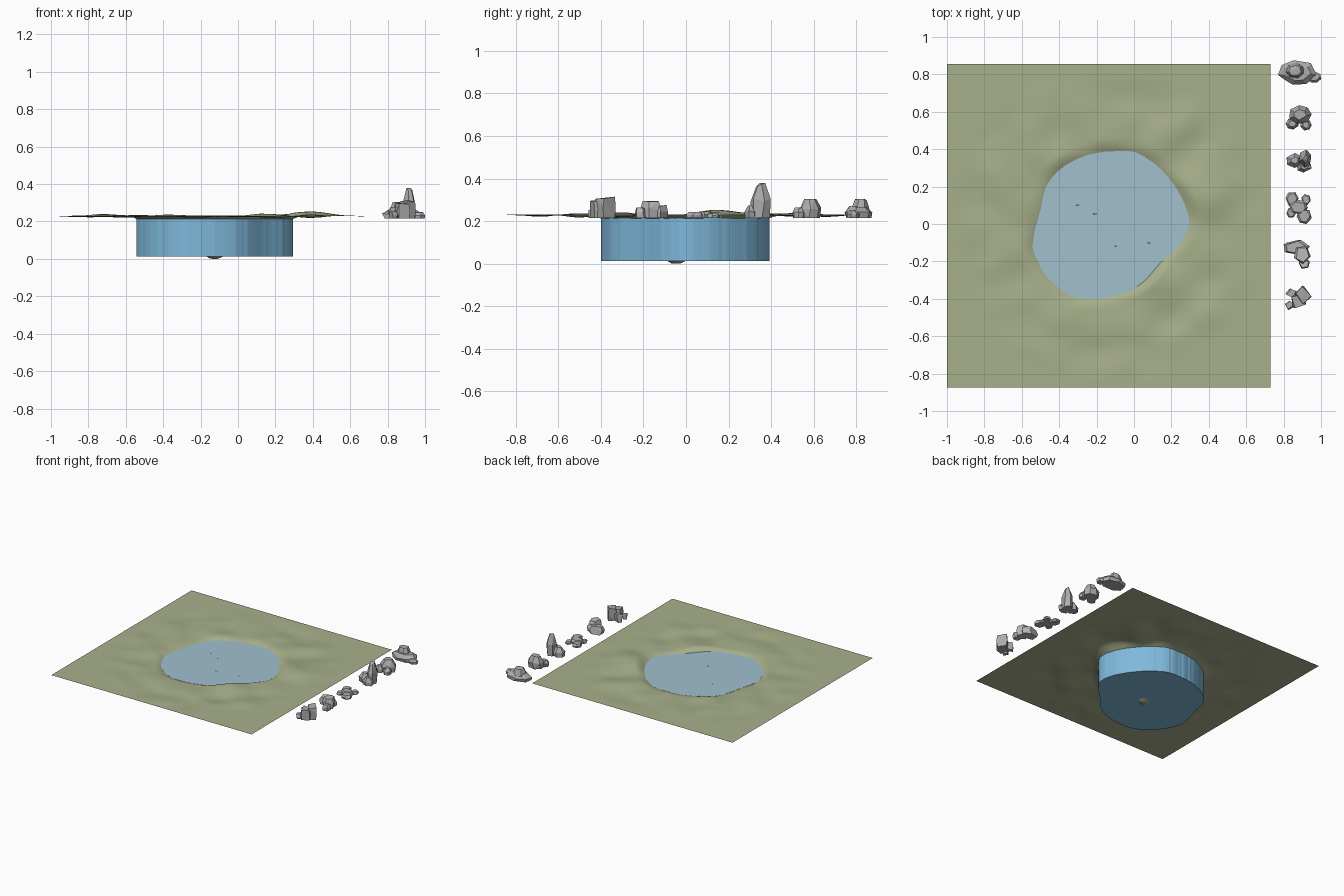
import bpy
import bmesh
import math
import random
from mathutils import Vector, noise

random.seed(4)
cube = bpy.data.objects.get("Cube")
if cube:
    bpy.data.objects.remove(cube, do_unlink=True)


def material(name, red, green, blue):
    def linear(c):
        c /= 255
        return c / 12.92 if c < 0.04 else ((c + 0.055) / 1.055) ** 2.4
    color = (linear(red), linear(green), linear(blue), 1)
    mat = bpy.data.materials.new(name)
    mat.use_nodes = True
    mat.diffuse_color = color
    shader = mat.node_tree.nodes["Principled BSDF"]
    shader.inputs["Base Color"].default_value = color
    shader.inputs["Roughness"].default_value = 0.9
    return mat


GRASS = material("grass", 168, 176, 139)
WATER = material("water blue", 127, 185, 219)
SURFACE = material("pale water surface", 161, 192, 206)
STONE = material("stone grey", 172, 172, 172)
PALE_STONE = material("pale stone grey", 186, 186, 186)
ORANGE = material("fish orange", 215, 120, 60)


def finish(bm, name, *mats):
    bmesh.ops.recalc_face_normals(bm, faces=bm.faces[:])
    mesh = bpy.data.meshes.new(name)
    bm.to_mesh(mesh)
    bm.free()
    for mat in mats:
        mesh.materials.append(mat)
    obj = bpy.data.objects.new(name, mesh)
    bpy.context.collection.objects.link(obj)
    return obj


# Shoreline: closed smooth curve through a few points
WATER_TOP = 0.214
CENTER = Vector((-0.125, -0.05))
SHORE = [Vector(p) for p in (
    (0.295, 0), (0.27, 0.11), (0.2, 0.23), (0.1, 0.33), (0, 0.385),
    (-0.1, 0.39), (-0.2, 0.38), (-0.3, 0.35), (-0.4, 0.29), (-0.47, 0.2),
    (-0.5, 0.08), (-0.54, -0.08), (-0.53, -0.17), (-0.45, -0.3),
    (-0.33, -0.385), (-0.2, -0.4), (-0.05, -0.37), (0.05, -0.31),
    (0.15, -0.2), (0.25, -0.1))]


def smooth_loop(points, steps):
    loop = []
    n = len(points)
    for i in range(n):
        a, b, c, d = (points[(i + k) % n] for k in (-1, 0, 1, 2))
        for s in range(steps):
            t = s / steps
            loop.append(b + (c - a) * t / 2 + (a * 2 - b * 5 + c * 4 - d) * t * t / 2
                        + (b * 3 - a - c * 3 + d) * t ** 3 / 2)
    return loop


outline = smooth_loop(SHORE, 6)
polar = sorted((math.atan2(*(p - CENTER).yx), (p - CENTER).length) for p in outline)


def shore_radius(angle):
    for (a, ra), (b, rb) in zip(polar, polar[1:]):
        if a <= angle <= b:
            return ra + (rb - ra) * (angle - a) / max(b - a, 1e-6)
    return polar[0][1]


# Water body: straight-sided slab with a paler top
bm = bmesh.new()
verts = []
for p in outline:
    q = CENTER + (p - CENTER) * random.uniform(0.995, 1.003)
    verts.append(bm.verts.new((q.x, q.y, 0.012)))
base = bm.faces.new(verts)
top = bmesh.ops.extrude_face_region(bm, geom=[base], use_keep_orig=True)["geom"]
bmesh.ops.translate(bm, verts=[v for v in top if isinstance(v, bmesh.types.BMVert)],
                    vec=(0, 0, WATER_TOP - 0.012))
for face in bm.faces:
    face.material_index = int(face.calc_center_median().z > WATER_TOP - 0.001)
finish(bm, "water_body", WATER, SURFACE)


# Ground: square sheet with gentle swells and a bowl under the water
def ground_height(x, y):
    offset = Vector((x, y)) - CENTER
    d = offset.length / shore_radius(math.atan2(offset.y, offset.x))
    if d < 1:
        return max(0, 0.225 * d - 0.011)
    bank = min(1, (d - 1) / 0.16)
    bank = bank * (2 - bank)
    reach = math.hypot(x + 0.13, y)
    fade = max(0, min(1, (0.86 - reach) / 0.2))
    swell = 0.017 * noise.noise(Vector((x * 5, y * 5, 3))) * fade
    swell += 0.02 * math.exp(-((x - 0.38) ** 2 + (y - 0.18) ** 2) / 0.02)
    return WATER_TOP + bank * (0.015 + swell)


bm = bmesh.new()
bmesh.ops.create_grid(bm, x_segments=120, y_segments=120, size=0.865)
for v in bm.verts:
    v.co.x -= 0.135
    v.co.y -= 0.01
    v.co.z = ground_height(v.co.x, v.co.y)
ground = finish(bm, "ground", GRASS)
if ground.data.polygons[0].normal.z < 0:
    ground.data.flip_normals()
for poly in ground.data.polygons:
    poly.use_smooth = True


# Rocks: clusters of faceted chunks, each fitted to x, y, width, depth, height
def chunk(bm, x, y, width, depth, height, taper, sides):
    turn = random.uniform(0, math.tau)
    points = []
    for level, scale in ((0, 0.92), (0.55, 1), (1, taper)):
        for i in range(sides):
            a = turn + math.tau * (i + random.uniform(-0.15, 0.15)) / sides
            lift = level - (random.uniform(0, 0.12) if level else 0)
            points.append(Vector((math.cos(a) * scale, math.sin(a) * scale, lift)))
    low = [min(p[k] for p in points) for k in range(3)]
    high = [max(p[k] for p in points) for k in range(3)]
    size = (width, depth, height)
    corner = (x - width / 2, y - depth / 2, 0.215)
    verts = [bm.verts.new([corner[k] + size[k] * (p[k] - low[k]) / (high[k] - low[k])
                           for k in range(3)]) for p in points]
    hull = bmesh.ops.convex_hull(bm, input=verts)
    inner = [g for g in hull["geom_interior"] if isinstance(g, bmesh.types.BMVert)]
    bmesh.ops.delete(bm, geom=inner, context="VERTS")


def rock(name, mat, taper, sides, *chunks):
    bm = bmesh.new()
    for c in chunks:
        chunk(bm, *c, taper, sides)
    bmesh.ops.dissolve_limit(bm, angle_limit=0.15, verts=bm.verts[:], edges=bm.edges[:])
    finish(bm, name, mat)


rock("block_rock", STONE, 0.92, 4,
     (0.905, -0.38, 0.09, 0.1, 0.1), (0.88, -0.41, 0.08, 0.08, 0.085),
     (0.83, -0.435, 0.045, 0.05, 0.04), (0.84, -0.37, 0.06, 0.05, 0.06))
rock("slab_rock", PALE_STONE, 0.8, 5,
     (0.87, -0.125, 0.14, 0.08, 0.06), (0.9, -0.165, 0.09, 0.1, 0.08),
     (0.91, -0.21, 0.06, 0.06, 0.05))
rock("flat_rock", STONE, 0.75, 6,
     (0.845, 0.135, 0.07, 0.07, 0.025), (0.92, 0.13, 0.05, 0.06, 0.022),
     (0.88, 0.09, 0.1, 0.08, 0.03), (0.91, 0.04, 0.08, 0.08, 0.028),
     (0.84, 0.06, 0.05, 0.05, 0.022))
rock("spire_rock", STONE, 0.45, 6,
     (0.915, 0.35, 0.065, 0.095, 0.165), (0.86, 0.34, 0.09, 0.08, 0.07),
     (0.91, 0.305, 0.08, 0.06, 0.06))
rock("round_rock", STONE, 0.55, 7,
     (0.89, 0.585, 0.12, 0.1, 0.09), (0.845, 0.535, 0.07, 0.06, 0.05),
     (0.92, 0.53, 0.06, 0.06, 0.05))
rock("long_rock", STONE, 0.65, 7,
     (0.875, 0.81, 0.21, 0.13, 0.055), (0.86, 0.82, 0.1, 0.085, 0.09),
     (0.965, 0.785, 0.07, 0.06, 0.035))

# Fish: submerged bodies with a back that just breaks the surface
for i, (x, y) in enumerate(((-0.3, 0.1), (-0.21, 0.055), (-0.1, -0.12), (0.08, -0.1))):
    bm = bmesh.new()
    bmesh.ops.create_uvsphere(bm, u_segments=8, v_segments=6, radius=0.01)
    for v in bm.verts:
        v.co = (x + v.co.x * 1.6, y + v.co.y * 0.7, WATER_TOP - 0.008 + v.co.z)
    finish(bm, f"fish_{i + 1}", ORANGE)
